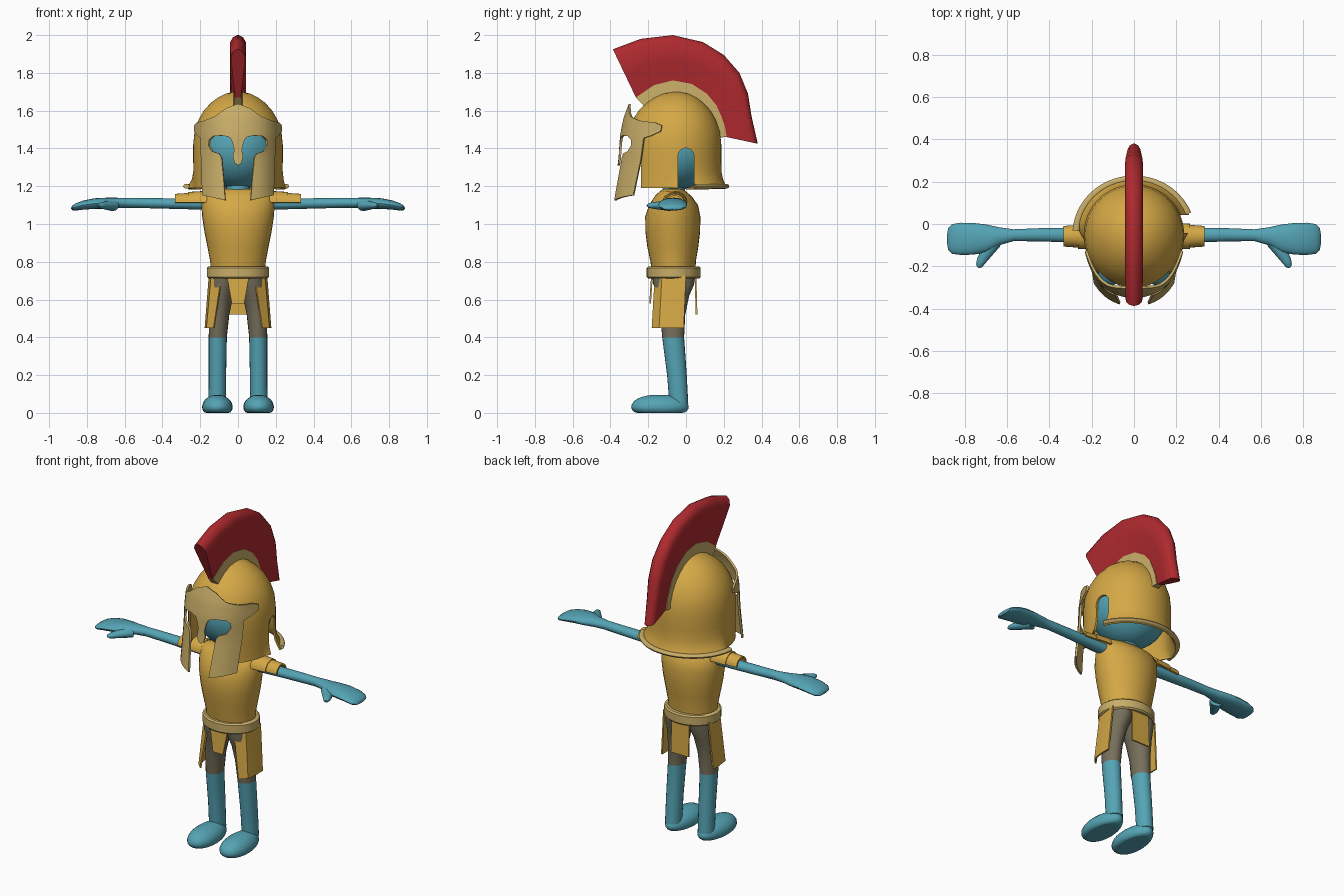
import bpy, bmesh, math
from mathutils import Vector as V

if "Cube" in bpy.data.objects:
    bpy.data.objects.remove(bpy.data.objects["Cube"])


def material(name, r, g, b):
    m = bpy.data.materials.new(name)
    m.diffuse_color = (r, g, b, 1)
    m.use_nodes = True
    m.node_tree.nodes["Principled BSDF"].inputs["Base Color"].default_value = m.diffuse_color
    return m


GOLD = material("gold", 0.66, 0.39, 0.06)
PALE = material("pale gold", 0.58, 0.42, 0.14)
TEAL = material("teal skin", 0.09, 0.37, 0.46)
RED = material("crest red", 0.43, 0.023, 0.028)
TAUPE = material("taupe cloth", 0.18, 0.16, 0.105)


def finish(name, bm, mat, thick=0, offset=0, cutters=(), angle=40):
    """Turn a bmesh into an object, thicken and cut it, then shade it."""
    bmesh.ops.remove_doubles(bm, verts=bm.verts, dist=1e-5)
    bmesh.ops.recalc_face_normals(bm, faces=bm.faces)
    me = bpy.data.meshes.new(name)
    bm.to_mesh(me)
    bm.free()
    ob = bpy.data.objects.new(name, me)
    bpy.context.collection.objects.link(ob)
    me.materials.append(mat)
    bpy.ops.object.select_all(action='DESELECT')
    ob.select_set(True)
    bpy.context.view_layer.objects.active = ob
    if thick:
        mod = ob.modifiers.new("thickness", 'SOLIDIFY')
        mod.thickness, mod.offset = thick, offset
        bpy.ops.object.modifier_apply(modifier=mod.name)
    for c in cutters:
        mod = ob.modifiers.new("cut", 'BOOLEAN')
        mod.operation, mod.object, mod.solver = 'DIFFERENCE', c, 'EXACT'
        bpy.ops.object.modifier_apply(modifier=mod.name)
        bpy.data.objects.remove(c)
    bpy.ops.object.shade_smooth_by_angle(angle=math.radians(angle))
    return ob


def loft(name, rings, mat, closed=True, caps=(True, True), **kw):
    """Skin a list of equal-length point rings."""
    bm = bmesh.new()
    rows = [[bm.verts.new(p) for p in r] for r in rings]
    n = len(rows[0])
    for a, b in zip(rows, rows[1:]):
        for i in range(n if closed else n - 1):
            j = (i + 1) % n
            bm.faces.new((a[i], a[j], b[j], b[i]))
    if closed:
        for flag, r in zip(caps, (rows[0], rows[-1])):
            if flag:
                bm.faces.new(r)
    return finish(name, bm, mat, **kw)


def ring(c, u, v, n=24):
    c, u, v = V(c), V(u), V(v)
    return [c + u * math.cos(t) + v * math.sin(t)
            for t in (2 * math.pi * i / n for i in range(n))]


def zrings(table, x=0, n=32):
    """Horizontal ellipses from (z, x offset, y centre, x radius, y radius)."""
    return [ring((x + ox, y, z), (rx, 0, 0), (0, ry, 0), n) for z, ox, y, rx, ry in table]


def flip(rings, s):
    return [[V((p[0] * s, p[1], p[2])) for p in r] for r in rings]


# Torso, belt and neck
loft("torso", zrings([(.73, 0, -.065, .145, .115), (.8, 0, -.068, .147, .12),
     (.88, 0, -.07, .162, .135), (.96, 0, -.07, .178, .145), (1.04, 0, -.07, .19, .146),
     (1.1, 0, -.066, .194, .13), (1.15, 0, -.068, .19, .095), (1.172, 0, -.07, .165, .07),
     (1.185, 0, -.07, .07, .05)]), GOLD)
loft("belt", zrings([(.712, 0, -.065, .155, .135), (.72, 0, -.065, .165, .143),
     (.768, 0, -.065, .165, .143), (.776, 0, -.065, .155, .135)]), PALE)
loft("neck", zrings([(1.12, 0, -.07, .065, .06), (1.25, 0, -.06, .06, .06)]), TEAL)

# Head
bm = bmesh.new()
bmesh.ops.create_uvsphere(bm, u_segments=32, v_segments=20, radius=1)
for v in bm.verts:
    v.co = V((v.co.x * .215, v.co.y * .21 - .04, v.co.z * .215 + 1.4))
finish("head", bm, TEAL)

for side, s in (("right", 1), ("left", -1)):
    # Leg, cloth above the knee and skin below
    leg = loft(side + "_leg", flip(zrings([(.05, .11, -.038, .046, .05),
          (.2, .109, -.048, .046, .052), (.4, .107, -.068, .048, .058),
          (.52, .1, -.07, .054, .066), (.62, .09, -.068, .064, .085),
          (.68, .078, -.065, .074, .108), (.74, .07, -.065, .075, .115)], n=20), s), TEAL)
    leg.data.materials.append(TAUPE)
    for p in leg.data.polygons:
        p.material_index = int(p.center.z > .4)

    # Foot with a flat sole
    bm = bmesh.new()
    bmesh.ops.create_uvsphere(bm, u_segments=24, v_segments=16, radius=1)
    for v in bm.verts:
        x, y, z = v.co
        wide = .081 - .018 * max(0, y)
        v.co = V((s * (.109 + wide * x), -.138 + .152 * math.copysign(abs(y) ** .8, y),
                  max(.0, .03 + (.066 if z > 0 else .05) * z)))
    finish(side + "_foot", bm, TEAL)

    # Arm and mitten hand: x, z, z radius, y, y radius
    arm = [(.15, 1.105, .03, -.055, .036), (.3, 1.107, .028, -.052, .035),
           (.45, 1.11, .027, -.051, .031), (.57, 1.112, .026, -.053, .028),
           (.64, 1.112, .027, -.058, .043), (.7, 1.11, .029, -.068, .066),
           (.76, 1.108, .028, -.07, .075), (.82, 1.1, .024, -.07, .076),
           (.86, 1.09, .019, -.071, .07), (.878, 1.085, .012, -.071, .052),
           (.883, 1.083, .004, -.071, .025)]
    loft(side + "_arm", flip([ring((x, y, z), (0, ry, 0), (0, 0, rz), 20)
         for x, z, rz, y, ry in arm], s), TEAL)
    thumb = [(.665, -.085, .035), (.7, -.14, .026), (.722, -.175, .02),
             (.732, -.197, .014), (.736, -.206, .005)]
    loft(side + "_thumb", flip([ring((x, y, 1.098), (r, r * .5, 0), (0, 0, r * .85), 12)
         for x, y, r in thumb], s), TEAL)

    # Two overlapping shoulder guards
    for k, (x0, x1, r0, r1) in enumerate([(.165, .265, .064, .057), (.24, .333, .053, .046)]):
        rows = [[(x, -.058 + r * .95 * math.cos(math.pi * i / 12),
                  1.113 + r * .9 * math.sin(math.pi * i / 12)) for i in range(13)]
                for x, r in ((x0, r0), (x1, r1))]
        loft(f"{side}_shoulder_guard_{k + 1}", flip(rows, s), GOLD, closed=False, thick=.01)

    # Side skirt plate
    loft(side + "_skirt_plate", flip([
        [(.085, -.162, .73), (.138, -.125, .73), (.15, -.06, .73), (.15, 0, .73)],
        [(.127, -.178, .45), (.163, -.14, .45), (.172, -.07, .45), (.172, -.012, .45)]], s),
        GOLD, closed=False, thick=.009)

# Front and back skirt plates
loft("front_skirt_plate", [[(-.06, -.18, .73), (.06, -.18, .73)],
     [(-.033, -.19, .58), (.033, -.19, .58)]], GOLD, closed=False, thick=.009)
loft("back_skirt_plate", [[(-.058, .05, .73), (.058, .05, .73)],
     [(-.06, .056, .52), (.06, .056, .52)]], GOLD, closed=False, thick=.009)

# Helmet bowl: flared at the back, open at the face and at one ear
CY = -.05


def bowl(z, r, flare, n=64):
    pts = []
    for i in range(n):
        t = 2 * math.pi * i / n
        c, q = math.cos(t), math.sin(t)
        f = flare * min(1, max(0, (q + .1) / .3))
        pts.append((c * (r + f), CY + q * (r + f * .75) * (1.11 if q < 0 else 1), z))
    return pts


rows = [(1.19, .237, .04), (1.21, .236, .028), (1.24, .236, .012), (1.28, .236, .002),
        (1.34, .237, 0), (1.42, .237, 0), (1.49, .23, 0), (1.55, .21, 0), (1.6, .181, 0),
        (1.64, .145, 0), (1.67, .106, 0), (1.69, .065, 0), (1.698, .03, 0), (1.7, .004, 0)]
face_cut = loft("face_cutter", [[(x, y, z) for x, y in ((-.165, -.6), (.165, -.6),
                (.165, -.15), (-.165, -.15))] for z in (1.0, 1.5)], GOLD)
arch = [(.042, 1.0)] + [(.042 * math.cos(math.pi * i / 12), 1.36 + .042 * math.sin(math.pi * i / 12))
                        for i in range(13)] + [(-.042, 1.0)]
ear_cut = loft("ear_cutter", [[(x, y, z) for y, z in arch] for x in (.1, .5)], GOLD)
loft("helmet_bowl", [bowl(*r) for r in rows], GOLD, caps=(False, True), thick=.012,
     offset=-1, cutters=(face_cut, ear_cut))

# Rolled rim around the back of the helmet
rim = []
for i in range(41):
    t = math.radians(22 + (176 - 22) * i / 40)
    out = V((math.cos(t), math.sin(t), 0))
    rim.append(ring((out.x * .274, CY + out.y * .262, 1.2), out * .017, (0, 0, .013), 10))
loft("helmet_rim", rim, PALE)

# Visor: half outline sliced into a grid, mirrored and bent round the face
outline = [(0, 1.635), (.06, 1.612), (.12, 1.568), (.18, 1.545), (.213, 1.538), (.226, 1.522),
           (.226, 1.49), (.212, 1.468), (.195, 1.455), (.19, 1.3), (.185, 1.152), (.066, 1.125),
           (.075, 1.24), (.085, 1.35), (.098, 1.372), (.135, 1.385), (.152, 1.415), (.15, 1.445),
           (.128, 1.465), (.08, 1.468), (.042, 1.458), (.03, 1.435), (.02, 1.39), (.027, 1.355),
           (.017, 1.322), (0, 1.31)]
bend = [(1.12, -.385), (1.34, -.352), (1.47, -.343), (1.56, -.325), (1.64, -.295)]


def front_y(z):
    for (a, ya), (b, yb) in zip(bend, bend[1:]):
        if z <= b:
            return ya + (yb - ya) * (z - a) / (b - a)
    return bend[-1][1]


bm = bmesh.new()
for s in (1, -1):
    bm.faces.new([bm.verts.new((s * x, 0, z)) for x, z in outline])
cuts = [((i * .02, 0, 0), (1, 0, 0)) for i in range(-11, 12) if i]
cuts += [((0, 0, 1.14 + i * .03), (0, 0, 1)) for i in range(17)]
for co, no in cuts:
    bmesh.ops.bisect_plane(bm, geom=bm.verts[:] + bm.edges[:] + bm.faces[:],
                           plane_co=co, plane_no=no, dist=1e-5)
for v in bm.verts:
    x, z = v.co.x, v.co.z
    v.co.y = front_y(z) + 2.2 * x * x + 700 * x ** 6
finish("visor", bm, PALE, thick=.012)

# Crest and its base: inner point, outer point and width factor for each station
stations = [((-.265, 1.67), (-.387, 1.925), .9), ((-.17, 1.735), (-.24, 1.98), 1),
            ((-.07, 1.76), (-.07, 2.0), 1), ((.03, 1.742), (.09, 1.963), 1),
            ((.11, 1.69), (.2, 1.895), 1), ((.16, 1.63), (.283, 1.8), 1),
            ((.187, 1.57), (.328, 1.69), .95), ((.205, 1.52), (.347, 1.57), .85),
            ((.216, 1.46), (.38, 1.425), .7)]
crest_section = [(0, .017), (.45, .032), (.84, .043), (.95, .027), (1, .004)]
crest, base = [], []
for a, b, w in stations:
    a, b = V((0, *a)), V((0, *b))
    half = [(a.lerp(b, f), h * w) for f, h in crest_section]
    crest.append([p + V((h, 0, 0)) for p, h in half] +
                 [p - V((h, 0, 0)) for p, h in reversed(half)])
    low = a + (V((0, -.06, 1.45)) - a).normalized() * .075
    base.append([a + V((.019, 0, 0)), a - V((.019, 0, 0)),
                 low - V((.024, 0, 0)), low + V((.024, 0, 0))])
loft("crest", crest, RED, angle=50)
loft("crest_base", base, PALE)
